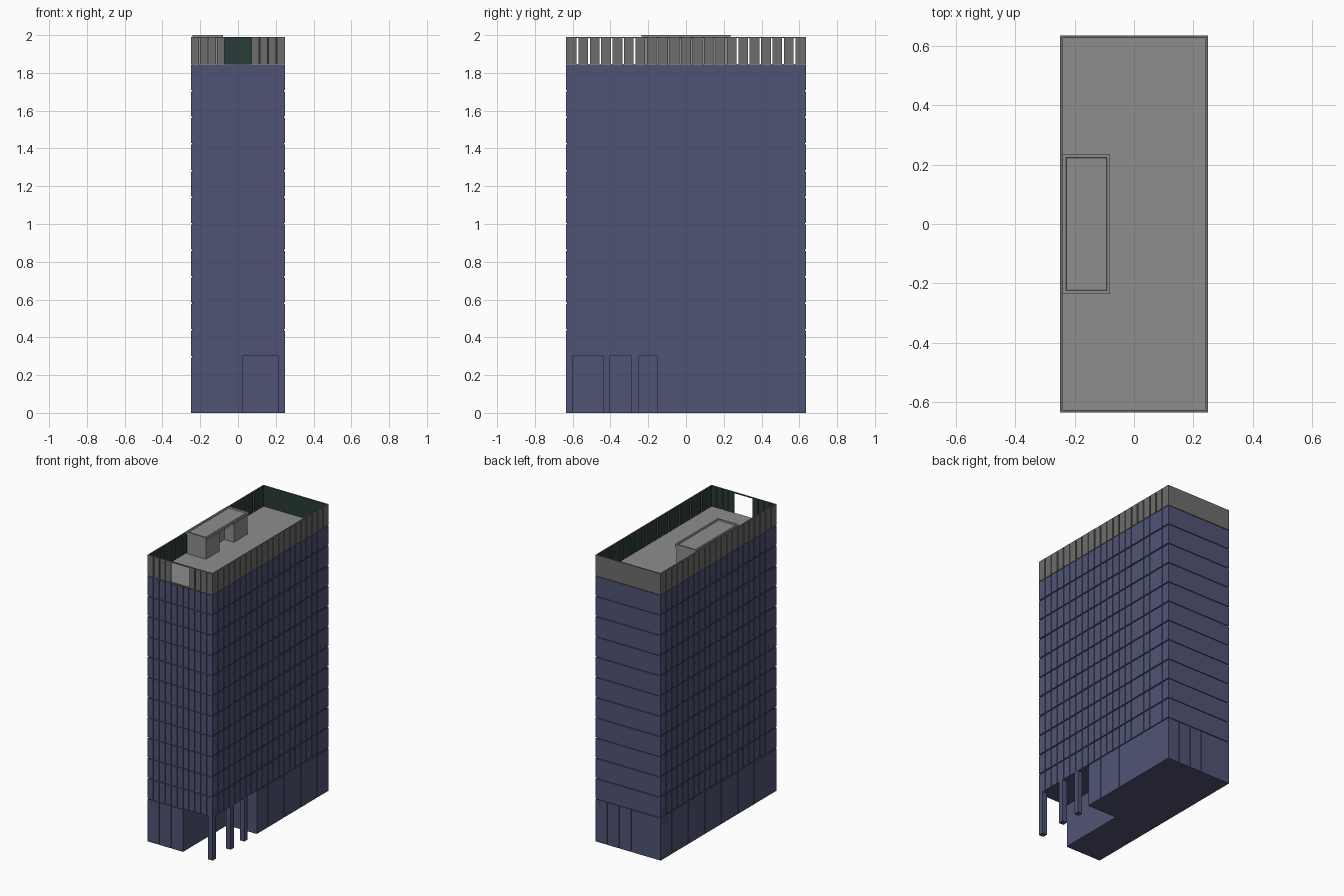
import bpy, bmesh
from mathutils import Vector

if "Cube" in bpy.data.objects:
    bpy.data.objects.remove(bpy.data.objects["Cube"])

W, D = 0.25, 0.635            # half width, half depth
T = 0.006                     # facade panel thickness
G0, TOP, PAR = 0.30, 1.845, 1.99
FLOORS = 11
FH = (TOP - G0) / FLOORS
PX, PY = 2 * W / 11, 2 * D / 21   # panel pitch on short and long sides
RX, RY = -W + 6 * PX, -D + 8 * PY  # corner recess limits


def material(name, rgb):
    m = bpy.data.materials.new(name)
    m.diffuse_color = (*rgb, 1)
    m.use_nodes = True
    m.node_tree.nodes["Principled BSDF"].inputs["Base Color"].default_value = m.diffuse_color
    return m


BLUE = material("blue_facade", (0.080, 0.088, 0.175))
GREY = material("parapet_grey", (0.155, 0.155, 0.148))
ROOF = material("roof_grey", (0.27, 0.27, 0.27))
GREEN = material("dark_green_lining", (0.022, 0.045, 0.040))


def boxes(name, items, mats, inward=None):
    """One object from (x0,x1,y0,y1,z0,z1) boxes; faces along 'inward' use slot 1."""
    bm = bmesh.new()
    for x0, x1, y0, y1, z0, z1 in items:
        r = bmesh.ops.create_cube(bm, size=1)
        for v in r["verts"]:
            v.co = Vector((x0 + (v.co.x + .5) * (x1 - x0),
                           y0 + (v.co.y + .5) * (y1 - y0),
                           z0 + (v.co.z + .5) * (z1 - z0)))
    bm.normal_update()
    if inward:
        for f in bm.faces:
            if f.normal.dot(Vector(inward)) > 0.9:
                f.material_index = 1
    me = bpy.data.meshes.new(name)
    bm.to_mesh(me)
    bm.free()
    for m in mats:
        me.materials.append(m)
    ob = bpy.data.objects.new(name, me)
    bpy.context.collection.objects.link(ob)
    return ob


def on_side(side, a, b, z0, z1, t=T):
    """Box of thickness t flush with the given outer wall, spanning a..b."""
    if side == "front":
        return (a, b, -D, -D + t, z0, z1)
    if side == "back":
        return (a, b, D - t, D, z0, z1)
    a, b = max(a, -D + t), min(b, D - t)
    return (-W, -W + t, a, b, z0, z1) if side == "left" else (W - t, W, a, b, z0, z1)


def strip(side, ks, z0, z1, gap, t=T):
    """Row of panels between successive grid indices ks, separated by gap."""
    half, p = (W, PX) if side in ("front", "back") else (D, PY)
    n = 11 if half == W else 21
    out = []
    for k0, k1 in zip(ks, ks[1:]):
        a = -half + k0 * p + (gap / 2 if k0 else 0)
        b = -half + k1 * p - (gap / 2 if k1 < n else 0)
        out.append(on_side(side, a, b, z0, z1, t))
    return out


# Body cores behind the panels, with the open corner at ground level
boxes("tower_core", [(-W + T, W - T, -D + T, D - T, G0, TOP - 0.004)], [BLUE])
boxes("ground_core", [(-W + T, RX, -D + T, RY, 0, G0),
                      (-W + T, W - T, RY, D - T, 0, G0)], [BLUE])

# Upper floor facade panels
grid = {"front": range(12), "back": (0, 11), "left": range(22), "right": range(22)}
for side, ks in grid.items():
    ks, items = list(ks), []
    for i in range(FLOORS):
        z = G0 + i * FH
        items += strip(side, ks, z + (0.004 if i else 0), z + FH - 0.004, 0.004)
    boxes(side + "_floor_panels", items, [BLUE])

# Ground floor facade panels
ground = {"front": (0, 2, 4, 6), "back": (0, 5, 7, 9, 11),
          "left": (0, 1, 4, 7, 10, 13, 16, 19, 21), "right": (8, 10, 13, 16, 19, 21)}
for side, ks in ground.items():
    boxes(side + "_ground_panels", strip(side, ks, 0, G0 - 0.006, 0.004), [BLUE])

# Columns under the open corner
boxes("corner_columns", [(W - 0.035, W, y - 0.0175, y + 0.0175, 0, G0)
                         for y in (-0.6175, -0.42, -0.27)], [BLUE])

# Roof deck
boxes("roof_deck", [(-W + T, W - T, -D + T, D - T, TOP - 0.004, TOP + 0.002)], [ROOF])

# Parapet screen: slats outside grey, inside dark green; opening in the front
PT = 0.009
screens = {
    "front": (strip("front", range(5), TOP, PAR - 0.006, 0.006, PT)
              + strip("front", range(7, 12), TOP, PAR - 0.006, 0.006, PT), (0, 1, 0)),
    "back": (strip("back", (0, 11), TOP, PAR - 0.006, 0, PT), (0, -1, 0)),
    "left": (strip("left", range(22), TOP, PAR - 0.006, 0.009, PT), (1, 0, 0)),
    "right": (strip("right", range(22), TOP, PAR - 0.006, 0.009, PT), (-1, 0, 0)),
}
for side, (items, inward) in screens.items():
    half = W if side in ("front", "back") else D
    items.append(on_side(side, -half, half, PAR - 0.006, PAR, PT))   # top rail
    boxes(side + "_parapet", items, [GREY, GREEN], inward)

# Rooftop plant house: two end blocks, recessed middle wall, slab with a shallow tray
X0, X1, Y = -0.24, -0.08, 0.235
boxes("plant_house", [(X0 + 0.01, X1 - 0.006, -Y + 0.006, -0.078, TOP, 1.985),
                      (X0 + 0.01, X1 - 0.006, 0.078, Y - 0.006, TOP, 1.985),
                      (X0 + 0.01, -0.16, -0.078, 0.078, TOP, 1.985)], [ROOF])
slab = boxes("plant_house_roof", [(X0, X1, -Y, Y, 1.982, 2.0)], [ROOF])
bm = bmesh.new()
bm.from_mesh(slab.data)
bm.normal_update()
top = [f for f in bm.faces if f.normal.z > 0.9]
bmesh.ops.inset_region(bm, faces=top, thickness=0.015)
bmesh.ops.inset_region(bm, faces=top, thickness=0.004, depth=-0.008)
bm.to_mesh(slab.data)
bm.free()
